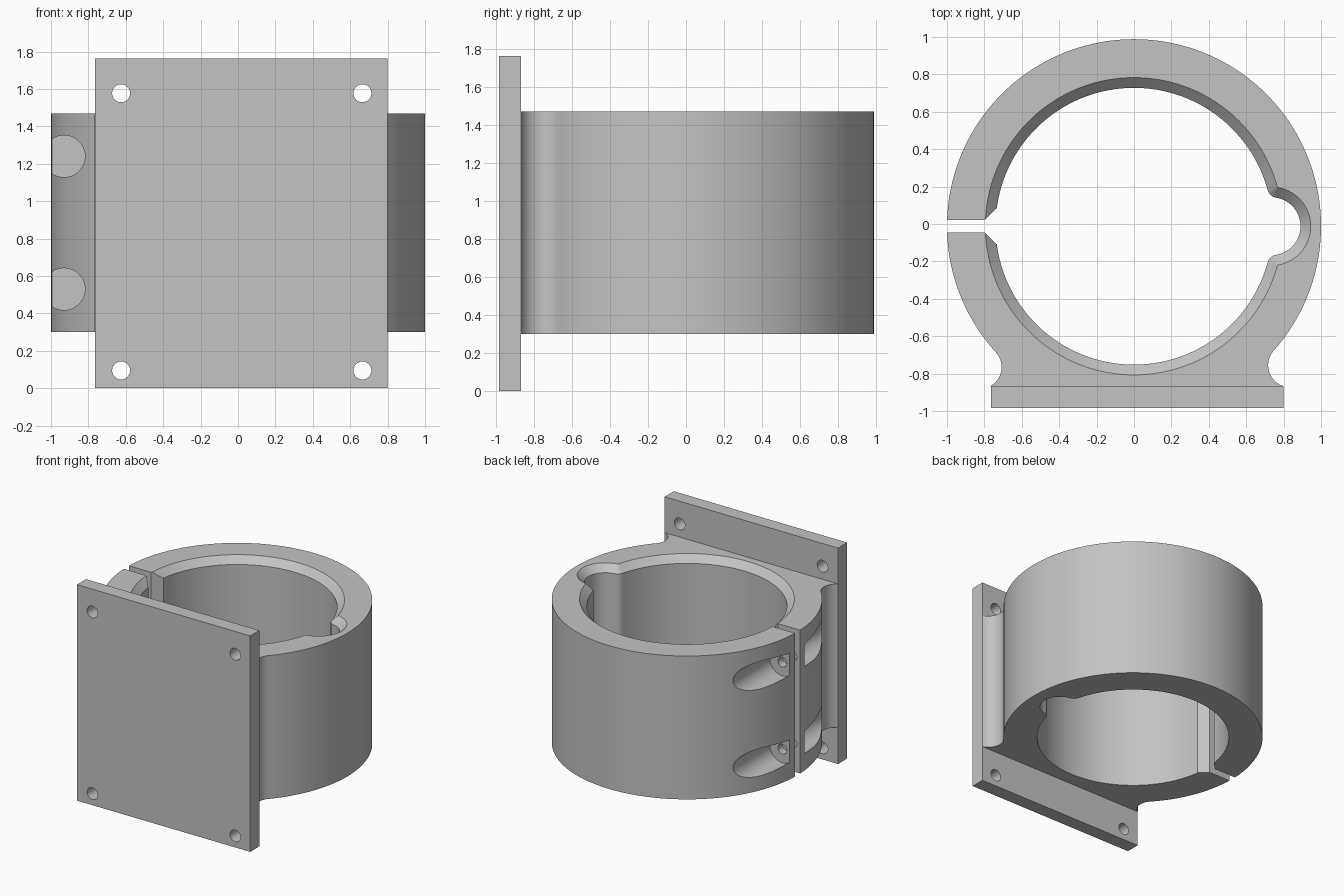
import bpy
from math import cos, sin, pi, radians, atan2, hypot, sqrt
from mathutils import Vector

if "Cube" in bpy.data.objects:
    bpy.data.objects.remove(bpy.data.objects["Cube"])

CY = -0.012               # ring axis in y
Z0, Z1 = 0.30, 1.47       # ring bottom and top
CHAMFER = 0.055

grey = bpy.data.materials.new("plain grey")
grey.use_nodes = True
colour = (0.55, 0.55, 0.55, 1)
grey.diffuse_color = colour
grey.node_tree.nodes["Principled BSDF"].inputs["Base Color"].default_value = colour


def arc(cx, cy, r, a0, a1, n):
    return [(cx + r * cos(a0 + (a1 - a0) * i / n),
             cy + r * sin(a0 + (a1 - a0) * i / n)) for i in range(n + 1)]


def loft(name, layers):
    """Solid from (outline, z) layers that share one point count."""
    n = len(layers[0][0])
    verts = [(x, y, z) for outline, z in layers for x, y in outline]
    faces = [tuple(reversed(range(n))), tuple(range(len(verts) - n, len(verts)))]
    for k in range(len(layers) - 1):
        for i in range(n):
            j = (i + 1) % n
            faces.append((k * n + i, k * n + j, (k + 1) * n + j, (k + 1) * n + i))
    mesh = bpy.data.meshes.new(name)
    mesh.from_pydata(verts, [], faces)
    mesh.materials.append(grey)
    obj = bpy.data.objects.new(name, mesh)
    bpy.context.collection.objects.link(obj)
    return obj


def rod(name, x, z, r, y0, y1):
    """Cylinder along y."""
    bpy.ops.mesh.primitive_cylinder_add(vertices=48, radius=r, depth=y1 - y0,
                                        location=(x, (y0 + y1) / 2, z),
                                        rotation=(pi / 2, 0, 0))
    obj = bpy.context.object
    obj.name = name
    obj.data.materials.append(grey)
    return obj


def activate(obj):
    bpy.ops.object.select_all(action='DESELECT')
    obj.select_set(True)
    bpy.context.view_layer.objects.active = obj


def cut(obj, cutters):
    for c in cutters:
        c.hide_render = True
        mod = obj.modifiers.new("cut", 'BOOLEAN')
        mod.operation, mod.solver, mod.object = 'DIFFERENCE', 'EXACT', c
        activate(obj)
        bpy.ops.object.modifier_apply(modifier=mod.name)
        bpy.data.objects.remove(c)


def bore_outline(d):
    """Round bore with a filleted side pocket, grown outward by d."""
    R, r, f, px = 0.74 + d, 0.155 + d, 0.056 - d, 0.735
    fx = ((R + f) ** 2 - (r + f) ** 2 + px ** 2) / (2 * px)
    fy = sqrt((R + f) ** 2 - fx ** 2)
    a, b = atan2(fy, fx), atan2(fy, fx - px)
    pts = arc(0, 0, R, a, 2 * pi - a, 120)
    pts += arc(fx, -fy, f, pi - a, pi - b, 8)[1:-1]
    pts += arc(px, 0, r, -b, b, 40)
    pts += arc(fx, fy, f, pi + b, pi + a, 8)[1:-1]
    return [(x, y + CY) for x, y in pts]


# Clamp ring with a neck that flares into the plate
right_c, left_c = (0.835, -0.755), (-0.825, -0.765)
ra = atan2(right_c[1] - CY, right_c[0])
la = atan2(left_c[1] - CY, left_c[0]) + 2 * pi
rr = hypot(right_c[0], right_c[1] - CY) - 1
lr = hypot(left_c[0], left_c[1] - CY) - 1
outline = arc(0, CY, 1, ra, la, 140)
outline += arc(*left_c, lr, la - pi, radians(-60), 16)[1:]
outline += [(-0.755, -0.9), (0.79, -0.9)]
outline += arc(*right_c, rr, radians(252), ra + pi, 16)[:-1]
ring = loft("clamp_ring", [(outline, Z0), (outline, Z1)])

# Bore, chamfered at the top only
small, large = bore_outline(0), bore_outline(CHAMFER)
bore = loft("bore_cutter", [(small, Z0 - 0.2), (small, Z1 - CHAMFER),
                            (large, Z1), (large, Z1 + 0.2)])

# Slit that widens toward the bore
half = [(-1.2, 0.0325), (-0.8, 0.0325), (-0.68, 0.148)]
slit_outline = [(x, CY - w) for x, w in half] + [(x, CY + w) for x, w in reversed(half)]
slit = loft("slit_cutter", [(slit_outline, 0.1), (slit_outline, 1.7)])

# Screw recesses on both sides of the slit, with blind screw holes
cutters = [bore, slit]
for z in (0.53, 1.24):
    cutters.append(rod("rear_recess_cutter", -0.93, z, 0.112, CY + 0.0975, 1.2))
    cutters.append(rod("front_recess_cutter", -0.93, z, 0.112, -1.2, CY - 0.0975))
    cutters.append(rod("screw_hole_cutter", -0.93, z, 0.04, CY - 0.08, 0.2))
cut(ring, cutters)

# Mounting plate with four corner holes
corners = [(-0.765, -0.985), (0.80, -0.985), (0.80, -0.868), (-0.765, -0.868)]
plate = loft("mounting_plate", [(corners, 0), (corners, 1.763)])
cut(plate, [rod("plate_hole_cutter", x, z, 0.048, -1.1, -0.7)
            for x in (-0.625, 0.665) for z in (0.095, 1.577)])

for obj in (ring, plate):
    activate(obj)
    bpy.ops.object.shade_smooth_by_angle(angle=radians(25))
